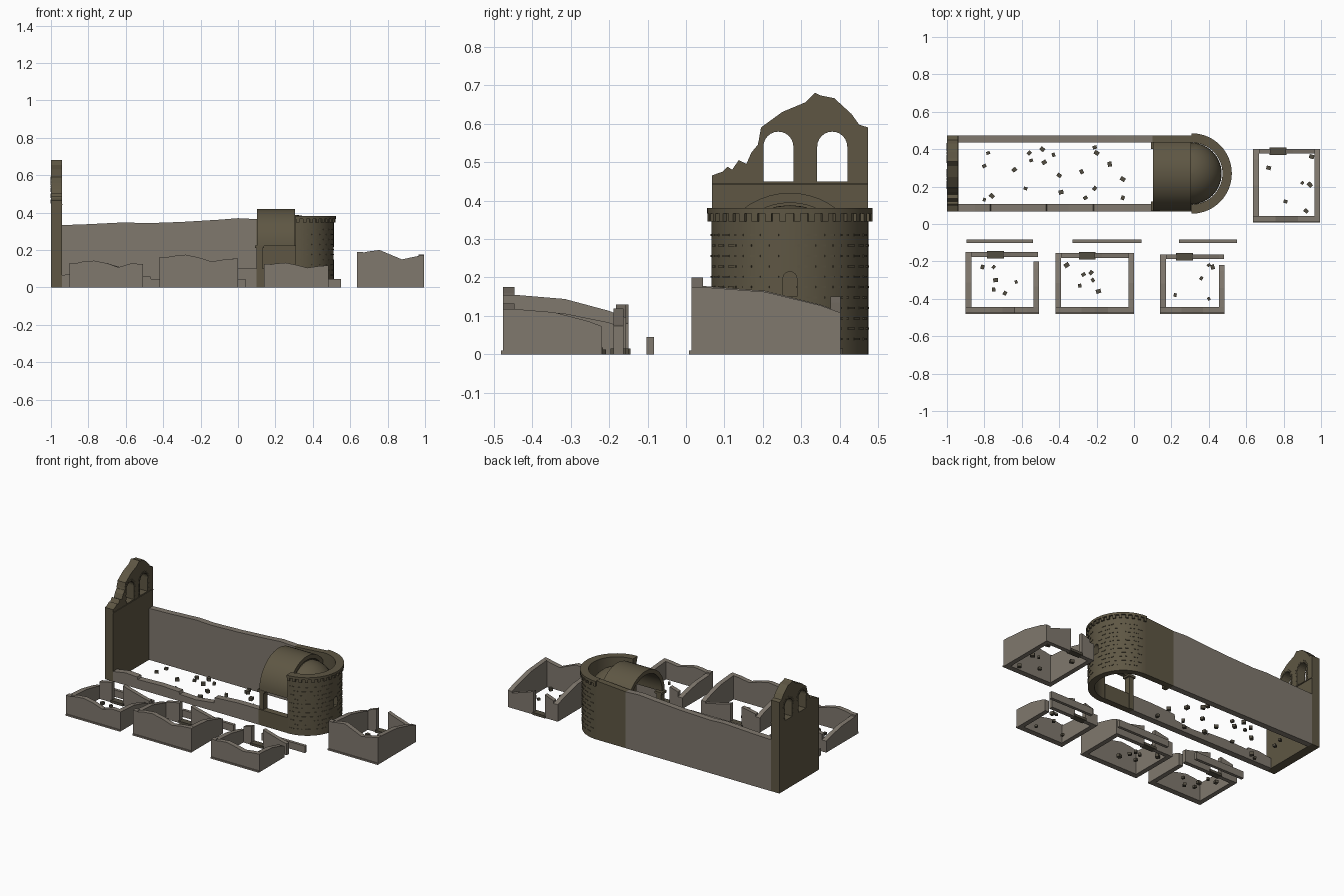
import bpy, bmesh, math, random
from mathutils import Matrix, Vector

random.seed(4)
if "Cube" in bpy.data.objects:
    bpy.data.objects.remove(bpy.data.objects["Cube"])


def material(name, rgb):
    m = bpy.data.materials.new(name)
    m.use_nodes = True
    m.diffuse_color = (*rgb, 1)
    m.node_tree.nodes["Principled BSDF"].inputs["Base Color"].default_value = (*rgb, 1)
    return m


GREY = material("grey rubble wall", (0.215, 0.188, 0.155))
OLIVE = material("olive cut stone", (0.112, 0.094, 0.057))
LOOSE = material("fallen stone", (0.085, 0.074, 0.052))


def finish(name, bm, mat):
    bmesh.ops.recalc_face_normals(bm, faces=bm.faces)
    me = bpy.data.meshes.new(name)
    bm.to_mesh(me)
    bm.free()
    me.materials.append(mat)
    ob = bpy.data.objects.new(name, me)
    bpy.context.collection.objects.link(ob)
    return ob


def prism(name, pts, axis, lo, hi, mat):
    """Extrude a 2D outline along an axis from lo to hi."""
    place = {"X": lambda a, b: (lo, a, b), "Y": lambda a, b: (a, lo, b), "Z": lambda a, b: (a, b, lo)}[axis]
    bm = bmesh.new()
    face = bm.faces.new([bm.verts.new(place(*p)) for p in pts])
    new = bmesh.ops.extrude_face_region(bm, geom=[face])["geom"]
    step = Vector([(hi - lo) * (axis == k) for k in "XYZ"])
    bmesh.ops.translate(bm, vec=step, verts=[g for g in new if isinstance(g, bmesh.types.BMVert)])
    return finish(name, bm, mat)


def box(name, x0, x1, y0, y1, z1, mat, z0=0):
    return prism(name, [(x0, y0), (x1, y0), (x1, y1), (x0, y1)], "Z", z0, z1, mat)


def wall(name, axis, lo, hi, tops, mat):
    """Wall with a broken top line, standing on the ground."""
    return prism(name, [(tops[0][0], 0)] + tops + [(tops[-1][0], 0)], axis, lo, hi, mat)


def arc(cx, cy, r, a0, a1, n):
    return [(cx + r * math.cos(math.radians(a0 + (a1 - a0) * i / n)),
             cy + r * math.sin(math.radians(a0 + (a1 - a0) * i / n))) for i in range(n + 1)]


def ring(cx, cy, r0, r1, a0, a1, n):
    return arc(cx, cy, r1, a0, a1, n) + arc(cx, cy, r0, a1, a0, n)


def blocks(name, items, mat):
    """Many small blocks in one mesh: (matrix, size) pairs."""
    bm = bmesh.new()
    for mx, size in items:
        bmesh.ops.create_cube(bm, size=1, matrix=mx @ Matrix.Diagonal((*size, 1)))
    return finish(name, bm, mat)


def cut(ob, cutter):
    mod = ob.modifiers.new("opening", "BOOLEAN")
    mod.operation, mod.solver, mod.object = "DIFFERENCE", "EXACT", cutter
    bpy.context.view_layer.objects.active = ob
    bpy.ops.object.modifier_apply(modifier=mod.name)
    bpy.data.objects.remove(cutter)


def smooth(ob):
    bpy.ops.object.select_all(action="DESELECT")
    ob.select_set(True)
    bpy.context.view_layer.objects.active = ob
    bpy.ops.object.shade_smooth_by_angle(angle=math.radians(30))


def arch_opening(y, half, z0, spring, x0, x1):
    pts = [(y + half, z0)] + arc(y, spring, half, 0, 180, 12) + [(y - half, z0)]
    return prism("arch_cutter", pts, "X", x0, x1, OLIVE)


# Bell wall with ragged top and two arched openings
MID = 0.27
bell = wall("bell_wall", "X", -1, -0.942, [
    (.067, .465), (.095, .475), (.108, .488), (.12, .48), (.137, .505), (.157, .495), (.17, .525),
    (.187, .545), (.195, .59), (.25, .63), (.31, .655), (.335, .68), (.35, .673), (.385, .666),
    (.43, .625), (.45, .597), (.473, .59)], OLIVE)
voussoirs = []
for y in (0.24, 0.38):
    cut(bell, arch_opening(y, 0.039, 0.45, 0.54, -1.1, -0.9))
    for i in range(11):
        t = math.pi * i / 10
        mx = Matrix.Translation((-0.971, y + 0.047 * math.cos(t), 0.54 + 0.047 * math.sin(t)))
        voussoirs.append((mx @ Matrix.Rotation(t, 4, "X"), (0.062, 0.013, 0.011)))
    for side in (-1, 1):
        for z in (0.46, 0.49, 0.52):
            voussoirs.append((Matrix.Translation((-0.971, y + side * 0.046, z)), (0.061, 0.013, 0.022)))
blocks("bell_arch_stones", voussoirs, OLIVE)
box("bell_wall_string_course", -1, -0.938, 0.067, 0.473, 0.446, OLIVE, 0.44)

# Nave walls
wall("nave_north_wall", "Y", 0.435, 0.474, [
    (-.942, .333), (-.8, .338), (-.6, .348), (-.5, .343), (-.3, .35), (-.1, .362),
    (0, .37), (.1, .365)], GREY)
wall("nave_south_wall", "Y", 0.067, 0.108, [
    (-.942, .065), (-.85, .08), (-.77, .075), (-.765, .06), (-.6, .065), (-.47, .06), (-.465, .045),
    (-.35, .04), (-.22, .055), (-.215, .09), (-.05, .1), (.1, .1)], GREY)

# Chancel walls, arch piers and barrel vault
wall("chancel_north_wall", "Y", 0.435, 0.474, [(.1, .365), (.2, .372), (.31, .38)], OLIVE)
box("chancel_south_wall", 0.1, 0.31, 0.067, 0.108, 0.1, OLIVE)
for side, y in (("south", 0.095), ("north", 0.425)):
    box(side + "_arch_pier", 0.1, 0.13, y - 0.02, y + 0.02, 0.22, OLIVE)
    box(side + "_arch_impost", 0.09, 0.14, y - 0.025, y + 0.025, 0.225, OLIVE, 0.21)
smooth(prism("barrel_vault", ring(MID, 0.222, 0.172, 0.198, 0, 180, 24), "X", 0.102, 0.305, OLIVE))

# Apse wall with window, cornice, corbels and course stones
AX = 0.308
apse = prism("apse_wall", ring(AX, MID, 0.165, 0.204, -90, 90, 32), "Z", 0, 0.37, OLIVE)
cut(apse, arch_opening(MID, 0.018, 0.15, 0.197, 0.45, 0.6))
smooth(apse)
smooth(prism("apse_cornice", ring(AX, MID, 0.165, 0.215, -90, 90, 32), "Z", 0.366, 0.381, OLIVE))


def around(deg, r, z):
    t = math.radians(deg)
    return Matrix.Translation((AX + r * math.cos(t), MID + r * math.sin(t), z)) @ Matrix.Rotation(t, 4, "Z")


blocks("apse_corbels", [(around(-87 + 174 * i / 17, 0.207, 0.356), (0.014, 0.017, 0.02))
                        for i in range(18)], OLIVE)
courses = []
for row in range(11):
    for i in range(12):
        deg = -82 + 14 * i + 7 * (row % 2)
        if abs(deg) > 8:
            courses.append((around(deg, 0.203, 0.04 + 0.027 * row), (0.007, 0.028, 0.005)))
blocks("apse_course_stones", courses, OLIVE)

# Half dome inside the apse
bm = bmesh.new()
bmesh.ops.create_uvsphere(bm, u_segments=32, v_segments=16, radius=0.166)
for normal in ((1, 0, 0), (0, 0, 1)):
    bmesh.ops.bisect_plane(bm, geom=bm.verts[:] + bm.edges[:] + bm.faces[:], plane_co=(0, 0, 0),
                           plane_no=normal, clear_inner=True)
bmesh.ops.translate(bm, verts=bm.verts, vec=(AX - 0.005, MID, 0.222))
smooth(finish("apse_half_dome", bm, OLIVE))

# Ruined houses
T = 0.03


def house(tag, x0, x1, y0, y1, front, door, north, east_end):
    w, d, h = x1 - x0, y1 - y0, front[0]
    n = len(front) - 1
    wall(tag + "_front_wall", "Y", y0, y0 + T, [(x0 + w * i / n, z) for i, z in enumerate(front)], GREY)
    box(tag + "_front_plinth", x0, x1, y0 - 0.006, y0, 0.01, GREY)
    slope = [(0.0, 1), (0.45, 0.93), (0.85, 0.73), (1, 0.62)]
    wall(tag + "_west_wall", "X", x0, x0 + T, [(y0 + T + (d - T) * f, h * k) for f, k in slope], GREY)
    wall(tag + "_east_wall", "X", x1 - T, x1,
         [(y0 + T + (d - T) * f * east_end, front[-1] * k) for f, k in slope], GREY)
    box(tag + "_corner_post", x0, x0 + T, y0, y0 + T, h + 0.01, GREY)
    # North wall broken by a doorway with a threshold slab
    wall(tag + "_north_wall_west", "Y", y1 - 0.026, y1, [(x0 + T, north * .85), (door, north)], GREY)
    wall(tag + "_north_wall_east", "Y", y1 - 0.026, y1,
         [(door + .08, north), (door + .12, north * .9), (x1 - T, north * .65), (x1 - .005, north * .62)], GREY)
    box(tag + "_threshold", door - 0.005, door + 0.085, y1 - 0.034, y1 + 0.006, 0.016, LOOSE)


house("west_house", -.9, -.508, -.475, -.15, [.12, .137, .143, .13, .108, .128, .125], -.78, .13, .83)
house("middle_house", -.42, 0, -.475, -.156, [.152, .168, .175, .16, .138, .15, .155], -.29, .13, 1)
house("east_house", .14, .485, -.475, -.162, [.115, .127, .132, .12, .105, .113, .118], .23, .12, .8)
house("far_house", .637, .995, .014, .402, [.178, .192, .2, .175, .15, .162, .175], .73, .15, 1)

# Low street walls
for i, (x0, x1) in enumerate([(-.895, -.54), (-.33, .04), (.24, .55)]):
    box(f"street_wall_{i + 1}", x0, x1, -0.102, -0.083, 0.045, GREY)


# Fallen stones
def rubble(name, spots):
    items = []
    for x, y in spots:
        s = random.uniform(0.016, 0.025)
        mx = Matrix.Translation((x, y, s * 0.4)) @ Matrix.Rotation(random.uniform(0, 3), 4, "Z")
        items.append((mx, (s * 1.1, s * 0.9, s * 0.8)))
    blocks(name, items, LOOSE)


rubble("nave_rubble", [
    (-.78, .38), (-.8, .31), (-.8, .13), (-.76, .15), (-.64, .29), (-.56, .38), (-.55, .34), (-.58, .19),
    (-.49, .4), (-.48, .33), (-.43, .37), (-.4, .26), (-.39, .17), (-.28, .28), (-.26, .14), (-.21, .41),
    (-.2, .38), (-.21, .19), (-.13, .32), (-.06, .24), (-.06, .14)])
rubble("house_rubble", [
    (-.81, -.23), (-.75, -.23), (-.74, -.3), (-.63, -.31), (-.75, -.35), (-.69, -.37), (-.36, -.22),
    (-.27, -.27), (-.23, -.26), (-.22, -.3), (-.29, -.33), (-.19, -.36), (.4, -.22), (.42, -.23),
    (.36, -.29), (.22, -.38), (.4, -.4), (.95, .36), (.72, .3), (.9, .22), (.94, .21), (.81, .12), (.92, .07)])
